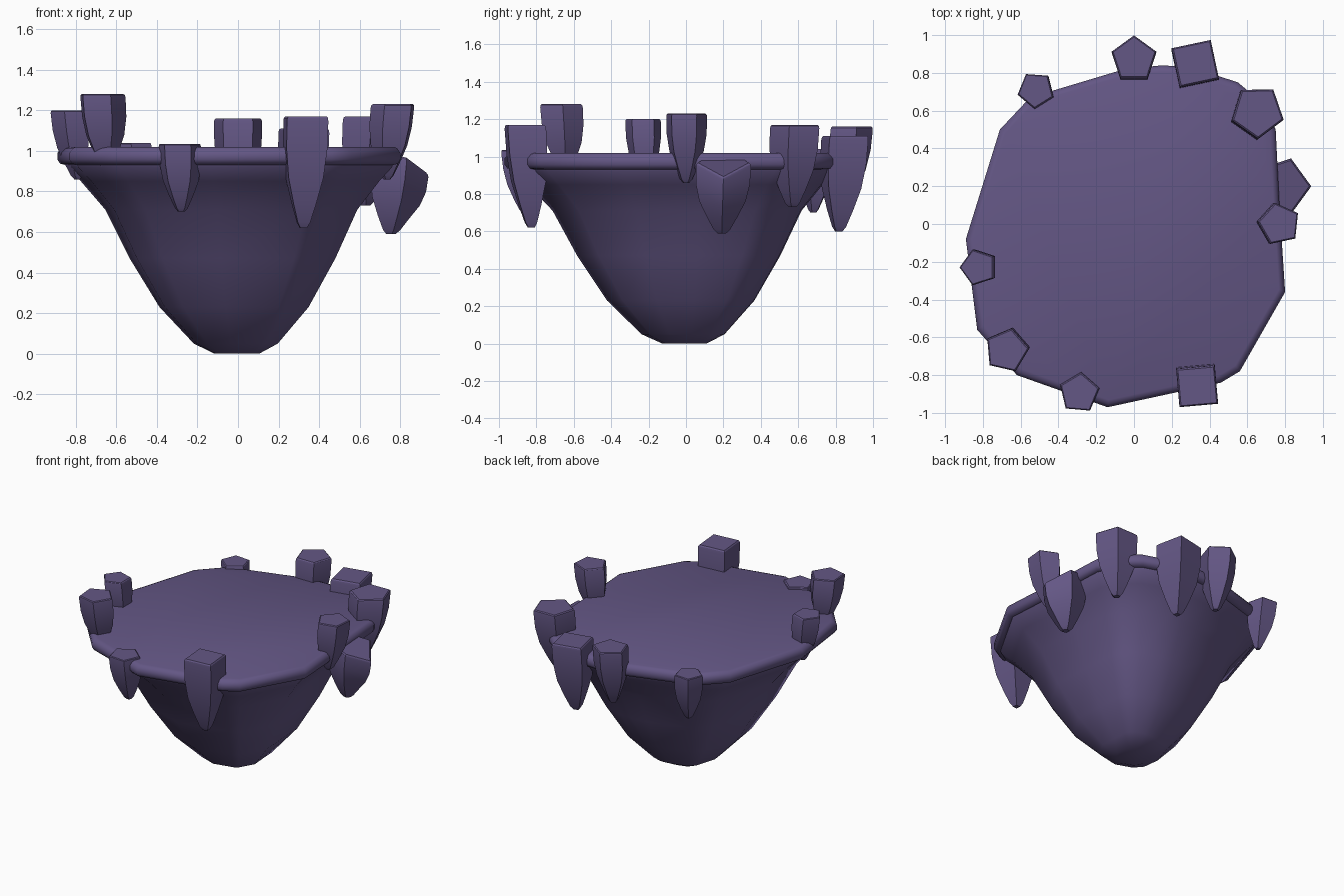
import bpy, bmesh, math
from mathutils import Vector

cube = bpy.data.objects.get("Cube")
if cube:
    bpy.data.objects.remove(cube, do_unlink=True)

# Single purple stone colour
stone = bpy.data.materials.new("purple_stone")
stone.use_nodes = True
colour = (0.127, 0.095, 0.235, 1)
stone.diffuse_color = colour
stone.node_tree.nodes["Principled BSDF"].inputs["Base Color"].default_value = colour


def loft(name, rings, angle):
    """Skin a stack of equal-sized rings, top to bottom, and cap both ends."""
    bm = bmesh.new()
    loops = [[bm.verts.new(p) for p in ring] for ring in rings]
    n = len(loops[0])
    for a, b in zip(loops, loops[1:]):
        for i in range(n):
            j = (i + 1) % n
            bm.faces.new((a[i], a[j], b[j], b[i]))
    bm.faces.new(loops[0])
    bm.faces.new(loops[-1])
    bmesh.ops.recalc_face_normals(bm, faces=bm.faces)
    mesh = bpy.data.meshes.new(name)
    bm.to_mesh(mesh)
    bm.free()
    mesh.materials.append(stone)
    obj = bpy.data.objects.new(name, mesh)
    bpy.context.collection.objects.link(obj)
    bpy.ops.object.select_all(action="DESELECT")
    obj.select_set(True)
    bpy.context.view_layer.objects.active = obj
    bpy.ops.object.shade_smooth_by_angle(angle=math.radians(angle))
    return obj


# Irregular plan outline shared by the rim and the bowl
outline = [(0.15, 0.84), (0.3, 0.83), (0.55, 0.75), (0.68, 0.64), (0.75, 0.5),
           (0.77, 0.1), (0.8, -0.36), (0.56, -0.78), (0.46, -0.84),
           (-0.14, -0.97), (-0.62, -0.8), (-0.83, -0.56), (-0.89, -0.08),
           (-0.71, 0.5), (-0.55, 0.67), (-0.05, 0.82)]


def plan_rings(profile):
    return [[(x * s, y * s, z) for x, y in outline] for s, z in profile]


# Flat platform top with a rounded edge
loft("platform_rim", plan_rings([(0.96, 1.02), (0.982, 1.012), (1, 0.99),
                                 (1, 0.957), (0.985, 0.937), (0.955, 0.93)]), 50)

# Bowl-shaped rock underneath
loft("rock_bowl", plan_rings([(0.955, 0.94), (0.95, 0.92), (0.87, 0.85), (0.735, 0.71),
                              (0.6, 0.47), (0.435, 0.23), (0.245, 0.05), (0.13, 0)]), 40)

# Tapered stone: width factor against fraction of the way down
taper = [(0.92, 0), (0.98, 0.015), (1, 0.045), (0.98, 0.3), (0.84, 0.55),
         (0.55, 0.78), (0.3, 0.95), (0.16, 1)]


def spike(name, x, y, radius, sides, turn, top, bottom, slope=0):
    centre = Vector((x, y, 0))
    lean = -0.035 * centre.normalized()
    rings = []
    for width, t in taper:
        ring = []
        for i in range(sides):
            a = math.radians(turn) + math.tau * i / sides
            offset = Vector((math.cos(a), math.sin(a), 0)) * radius * width
            p = centre + lean * t + offset
            p.z = top + (bottom - top) * t - slope * max(0, offset.x) * (1 - t)
            ring.append(p)
        rings.append(ring)
    loft(name, rings, 28)


# Spikes around the rim: position, radius, sides, turn, top, bottom
spike("back_spike", 0, 0.875, 0.125, 5, 90, 1.16, 0.74)
spike("back_left_spike", 0.325, 0.85, 0.15, 4, 57, 1.11, 0.6)
spike("left_rear_spike", 0.655, 0.595, 0.145, 5, 55, 1.17, 0.73)
spike("left_tilted_spike", 0.785, 0.2, 0.155, 5, 0, 1.0, 0.59, slope=0.75)
spike("left_spike", 0.77, 0, 0.115, 5, 30, 1.23, 0.86)
spike("front_left_spike", 0.335, -0.86, 0.145, 4, 50, 1.17, 0.62)
spike("front_spike", -0.29, -0.895, 0.11, 5, 85, 1.035, 0.7)
spike("front_right_spike", -0.675, -0.67, 0.12, 5, 5, 1.28, 0.91)
spike("right_spike", -0.825, -0.23, 0.1, 5, 180, 1.2, 0.86)
spike("back_right_spike", -0.52, 0.71, 0.1, 5, 50, 1.04, 0.7)
